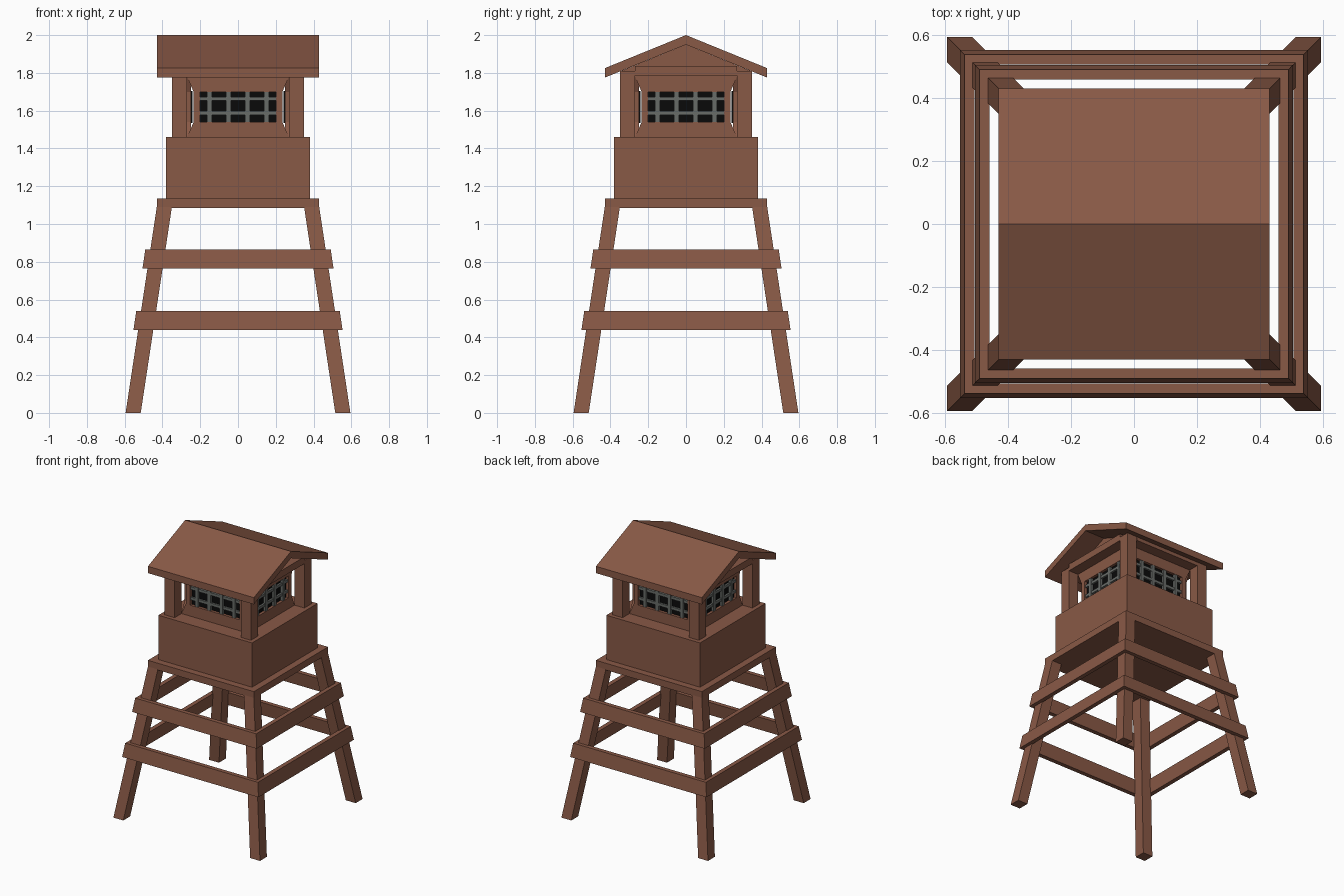
import bpy, bmesh, math
from mathutils import Matrix

if "Cube" in bpy.data.objects:
    bpy.data.objects.remove(bpy.data.objects["Cube"])


def material(name, rgb):
    m = bpy.data.materials.new(name)
    m.diffuse_color = (*rgb, 1)
    m.use_nodes = True
    m.node_tree.nodes["Principled BSDF"].inputs["Base Color"].default_value = m.diffuse_color
    return m


WOOD = material("brown wood", (0.25, 0.10, 0.061))
IRON = material("grey iron", (0.14, 0.15, 0.14))
DARK = material("black opening", (0.003, 0.003, 0.003))


def make(name, verts, faces, mat, turn=0.0):
    """Mesh object from points, optionally turned around the tower axis."""
    bm = bmesh.new()
    vs = [bm.verts.new(v) for v in verts]
    for f in faces:
        bm.faces.new([vs[i] for i in f])
    bmesh.ops.recalc_face_normals(bm, faces=bm.faces)
    bmesh.ops.rotate(bm, verts=bm.verts, matrix=Matrix.Rotation(turn, 3, 'Z'))
    me = bpy.data.meshes.new(name)
    bm.to_mesh(me)
    bm.free()
    me.materials.append(mat)
    ob = bpy.data.objects.new(name, me)
    bpy.context.collection.objects.link(ob)
    return ob


def loft(name, lower, upper, mat, turn=0.0):
    """Solid between two matching outlines."""
    n = len(lower)
    faces = [tuple(range(n)), tuple(range(n, 2 * n))]
    faces += [(i, (i + 1) % n, n + (i + 1) % n, n + i) for i in range(n)]
    return make(name, lower + upper, faces, mat, turn)


def rect(x0, x1, y0, y1, z):
    return [(x0, y0, z), (x1, y0, z), (x1, y1, z), (x0, y1, z)]


def box(name, x0, x1, y0, y1, z0, z1, mat, turn=0.0):
    return loft(name, rect(x0, x1, y0, y1, z0), rect(x0, x1, y0, y1, z1), mat, turn)


def prism_x(name, profile, half, mat):
    """Extrude a y-z profile along x."""
    return loft(name, [(-half, y, z) for y, z in profile],
                [(half, y, z) for y, z in profile], mat)


def rail_ring(name, z0, z1):
    """Closed square of leaning planks wrapped around the legs."""
    verts = []
    for z in (z0, z1):
        outer = 0.618 - 0.147 * z
        for r in (outer, outer - 0.032):
            verts += rect(-r, r, -r, r, z)
    faces = []
    for i in range(4):
        j = (i + 1) % 4
        for a, b in ((0, 4), (4, 12), (12, 8), (8, 0)):
            faces.append((a + i, a + j, b + j, b + i))
    return make(name, verts, faces, WOOD)


# Splayed legs and their cross rails
for q in range(4):
    loft("leg", rect(0.515, 0.595, -0.595, -0.515, 0),
         rect(0.35, 0.43, -0.43, -0.35, 1.09), WOOD, q * math.pi / 2)
rail_ring("lower_rails", 0.44, 0.54)
rail_ring("upper_rails", 0.765, 0.865)

# Platform and parapet
box("platform", -0.43, 0.43, -0.43, 0.43, 1.085, 1.135, WOOD)
box("parapet", -0.38, 0.38, -0.38, 0.38, 1.135, 1.46, WOOD)

# Window wall outline: narrow waist, with a rectangular opening
outline = [(-.27, 1.46), (.27, 1.46), (.235, 1.54), (.235, 1.70),
           (.27, 1.78), (-.27, 1.78), (-.235, 1.70), (-.235, 1.54)]
opening = [(-.2, 1.54), (.2, 1.54), (.2, 1.70), (-.2, 1.70)]
wall_faces = [(0, 1, 9, 8), (1, 2, 9), (2, 3, 10, 9), (3, 4, 10),
              (4, 5, 11, 10), (5, 6, 11), (6, 7, 8, 11), (7, 0, 8)]

for q in range(4):
    turn = q * math.pi / 2
    # Corner post
    box("post", 0.27, 0.35, -0.35, -0.27, 1.46, 1.81, WOOD, turn)
    # Wall with opening
    wall = make("window_wall", [(x, -0.27, z) for x, z in outline + opening],
                wall_faces, WOOD, turn)
    mod = wall.modifiers.new("thickness", 'SOLIDIFY')
    mod.thickness = 0.02
    mod.offset = -1 if wall.data.polygons[0].normal.dot(wall.data.vertices[0].co) > 0 else 1
    # Dark opening and iron grille
    box("window_dark", -0.205, 0.205, -0.25, -0.242, 1.535, 1.705, DARK, turn)
    for x in (-0.15, -0.05, 0.05, 0.15):
        box("upright_bar", x - 0.013, x + 0.013, -0.268, -0.246, 1.54, 1.70, IRON, turn)
    for z in (1.587, 1.663):
        box("cross_bar", -0.2, 0.2, -0.264, -0.246, z - 0.01, z + 0.01, IRON, turn)

# Beams across the gable ends and the gable filling
for s in (0, math.pi):
    box("gable_beam", 0.27, 0.35, -0.27, 0.27, 1.785, 1.836, WOOD, s)
prism_x("gable_filling", [(-.35, 1.78), (.35, 1.78), (.35, 1.807),
                          (0, 1.95), (-.35, 1.807)], 0.268, WOOD)

# Pitched roof
prism_x("roof", [(-.43, 1.775), (0, 1.95), (.43, 1.775),
                 (.43, 1.825), (0, 2.0), (-.43, 1.825)], 0.43, WOOD)
